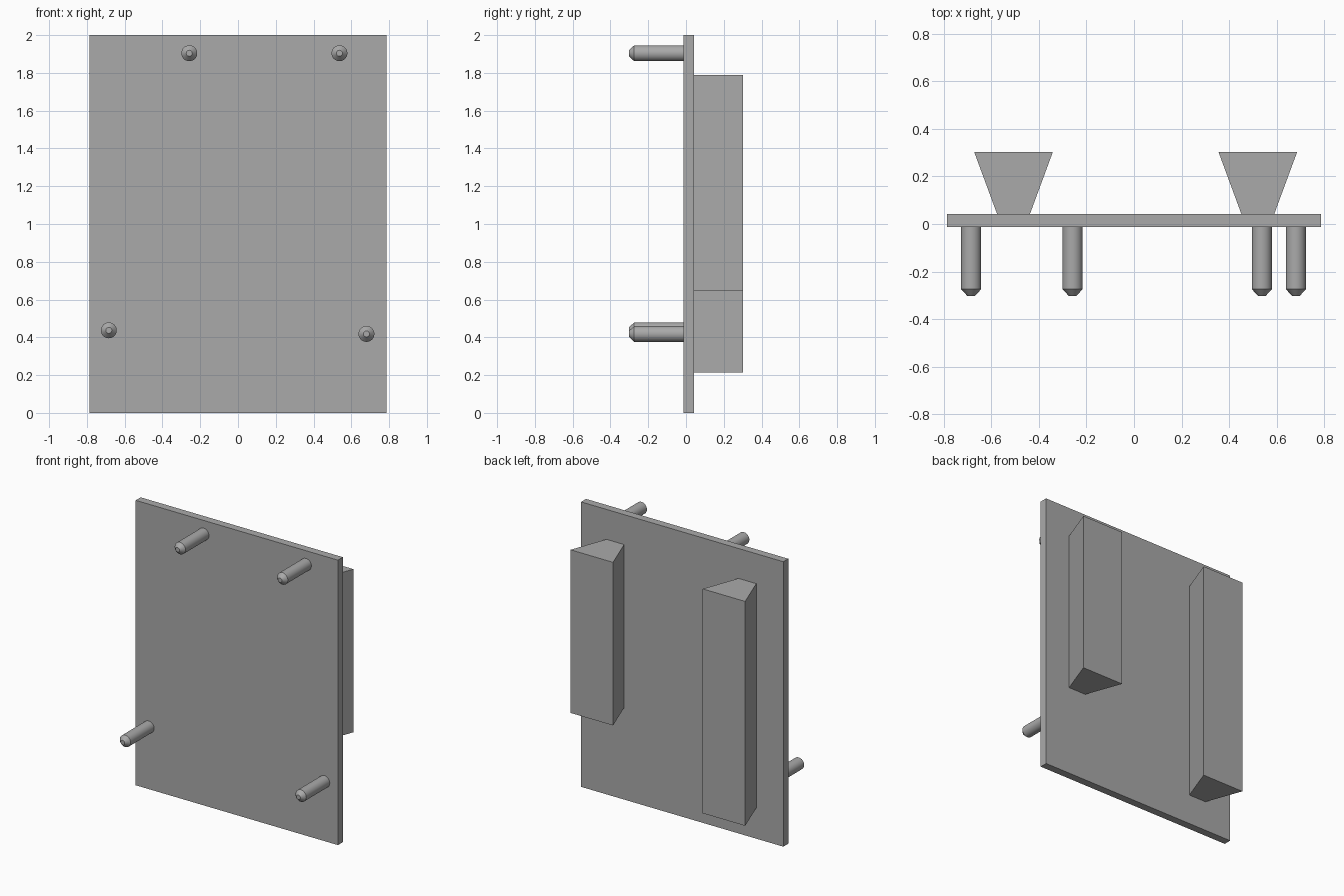
import bpy
import bmesh
from math import radians
from mathutils import Matrix

cube = bpy.data.objects.get("Cube")
if cube:
    bpy.data.objects.remove(cube, do_unlink=True)

grey = bpy.data.materials.new("plain grey")
grey.use_nodes = True
colour = (0.4, 0.4, 0.4, 1)
grey.diffuse_color = colour
grey.node_tree.nodes["Principled BSDF"].inputs["Base Color"].default_value = colour

PLATE_FRONT, PLATE_BACK = -0.013, 0.042
BACK, TIP = 0.302, -0.302


def finish(name, bm):
    bmesh.ops.recalc_face_normals(bm, faces=bm.faces)
    mesh = bpy.data.meshes.new(name)
    bm.to_mesh(mesh)
    bm.free()
    mesh.materials.append(grey)
    obj = bpy.data.objects.new(name, mesh)
    bpy.context.collection.objects.link(obj)
    return obj


def prism(name, outline, bottom, top):
    """Extrude an x-y outline upward."""
    bm = bmesh.new()
    face = bm.faces.new([bm.verts.new((x, y, bottom)) for x, y in outline])
    walls = bmesh.ops.extrude_face_region(bm, geom=[face])["geom"]
    verts = [v for v in walls if isinstance(v, bmesh.types.BMVert)]
    bmesh.ops.translate(bm, verts=verts, vec=(0, 0, top - bottom))
    return finish(name, bm)


def peg(name, x, z):
    """Round peg pointing forward, with a chamfered tip."""
    bm = bmesh.new()
    rings = [(0.042, PLATE_FRONT), (0.042, -0.274), (0.016, TIP)]
    loops = []
    for radius, y in rings:
        place = Matrix.Translation((x, y, z)) @ Matrix.Rotation(radians(90), 4, "X")
        loops.append(bmesh.ops.create_circle(
            bm, segments=32, radius=radius, matrix=place)["verts"])
    for a, b in zip(loops, loops[1:]):
        for i in range(len(a)):
            bm.faces.new((a[i - 1], a[i], b[i], b[i - 1]))
    bm.faces.new(loops[0])
    bm.faces.new(loops[-1])
    obj = finish(name, bm)
    bpy.ops.object.select_all(action="DESELECT")
    obj.select_set(True)
    bpy.context.view_layer.objects.active = obj
    bpy.ops.object.shade_smooth_by_angle(angle=radians(30))


# Upright panel
w = 0.785
prism("panel", [(-w, PLATE_FRONT), (w, PLATE_FRONT),
                (w, PLATE_BACK), (-w, PLATE_BACK)], 0, 2)

# Flared rails on the back
for name, x, bottom in (("right_rail", -0.506, 0.215), ("left_rail", 0.52, 0.645)):
    prism(name, [(x - 0.069, PLATE_BACK), (x + 0.069, PLATE_BACK),
                 (x + 0.165, BACK), (x - 0.165, BACK)], bottom, 1.79)

# Pegs on the front
peg("upper_right_peg", -0.258, 1.904)
peg("upper_left_peg", 0.537, 1.904)
peg("lower_right_peg", -0.684, 0.437)
peg("lower_left_peg", 0.68, 0.418)
